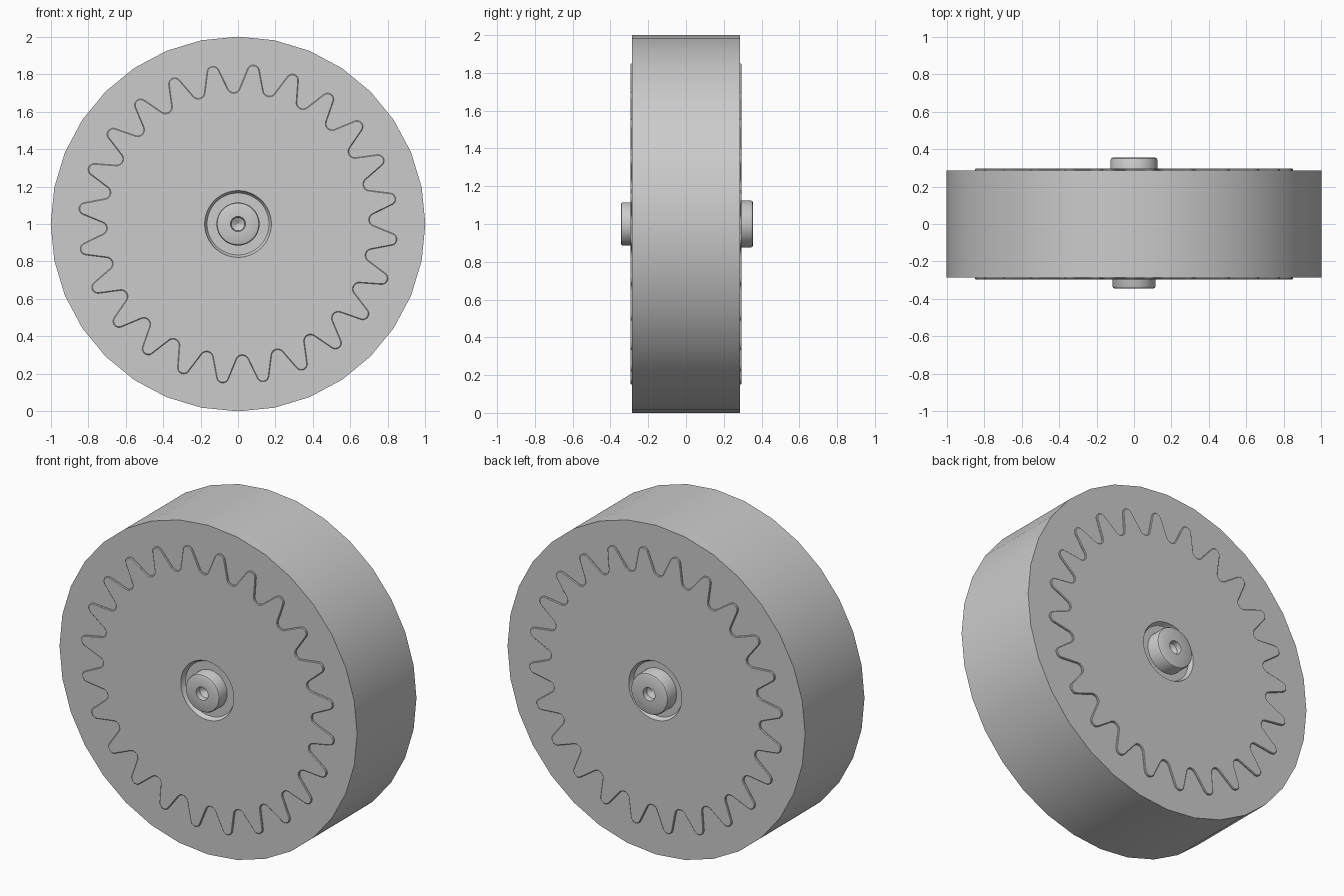
import bpy
import math
from mathutils import Vector

if "Cube" in bpy.data.objects:
    bpy.data.objects.remove(bpy.data.objects["Cube"], do_unlink=True)

steel = bpy.data.materials.new("plain_grey")
steel.use_nodes = True
grey = (0.6, 0.6, 0.6, 1)
steel.diffuse_color = grey
steel.node_tree.nodes["Principled BSDF"].inputs["Base Color"].default_value = grey

TEETH = 24
TURN = math.radians(5.7)
AXIS_Z = 1.0


def circle(radius, count):
    """Ring of (x, z) points, running clockwise from the top."""
    steps = [math.tau * i / count for i in range(count)]
    return [(radius * math.sin(a), radius * math.cos(a)) for a in steps]


def loft(name, rings, closed=False):
    """Skin a sequence of (outline, y) rings; cap the ends unless closed."""
    n = len(rings[0][0])
    verts = [(x, y, z + AXIS_Z) for outline, y in rings for x, z in outline]
    faces = []
    for k in range(len(rings) if closed else len(rings) - 1):
        a, b = k * n, (k + 1) % len(rings) * n
        for i in range(n):
            j = (i + 1) % n
            faces.append((a + i, b + i, b + j, a + j))
    if not closed:
        faces.append(tuple(range(n)))
        faces.append(tuple(reversed(range(len(verts) - n, len(verts)))))
    mesh = bpy.data.meshes.new(name)
    mesh.from_pydata(verts, [], faces)
    mesh.materials.append(steel)
    obj = bpy.data.objects.new(name, mesh)
    bpy.context.collection.objects.link(obj)
    bpy.ops.object.select_all(action="DESELECT")
    obj.select_set(True)
    bpy.context.view_layer.objects.active = obj
    bpy.ops.object.mode_set(mode="EDIT")
    bpy.ops.mesh.select_all(action="SELECT")
    bpy.ops.mesh.normals_make_consistent(inside=False)
    bpy.ops.object.mode_set(mode="OBJECT")
    bpy.ops.object.shade_smooth_by_angle(angle=math.radians(30))
    return obj


def gear_outline(shrink=0.0, steps=6):
    """Rounded teeth: tip and valley arcs joined by their inner tangent."""
    half = math.pi / TEETH
    tip = Vector((0, 0.82))
    valley = Vector((math.sin(half), math.cos(half))) * 0.735
    radius = 0.033
    gap = valley - tip
    flank = math.atan2(gap.y, gap.x) - math.asin(2 * radius / gap.length)
    normal = flank + math.pi / 2

    def arc(centre, r, start, end):
        angles = [start + (end - start) * i / steps for i in range(steps + 1)]
        return [centre + Vector((math.cos(a), math.sin(a))) * r for a in angles]

    side = arc(tip, radius - shrink, math.pi / 2, normal)
    side += arc(valley, radius + shrink, normal + math.pi, 1.5 * math.pi - half)
    # Mirror the half tooth, dropping the shared tip and valley points
    tooth = [Vector((-p.x, p.y)) for p in reversed(side[1:-1])] + side
    points = []
    for t in range(TEETH):
        angle = TURN + t * math.tau / TEETH
        c, s = math.cos(angle), math.sin(angle)
        points += [(p.x * c + p.y * s, p.y * c - p.x * s) for p in tooth]
    return points


# Outer drum with an open middle
loft("drum", [(circle(r, 32), y) for r, y in
              ((1, -0.285), (1, 0.285), (0.6, 0.285), (0.6, -0.285))], closed=True)

# Toothed core through the drum, with a shallow round recess on each face
full, face = gear_outline(), gear_outline(0.004)
count = len(full)


def recess(side):
    return [(circle(r, count), side * y) for r, y in
            ((0.14, 0.268), (0.165, 0.268), (0.172, 0.276), (0.178, 0.295))]


loft("toothed_core", recess(-1) + [(face, -0.295), (full, -0.291),
                                   (full, 0.291), (face, 0.295)] + recess(1)[::-1])


# Axle hubs with softened rims and a drilled centre
def hub(name, side, radius, end):
    profile = ((radius, 0.2), (radius, end - 0.012), (radius - 0.004, end - 0.004),
               (radius - 0.012, end), (0.04, end), (0.036, end - 0.03), (0.004, end - 0.05))
    return loft(name, [(circle(r, 48), side * y) for r, y in profile])


hub("front_hub", -1, 0.115, 0.345)
hub("back_hub", 1, 0.125, 0.355)
